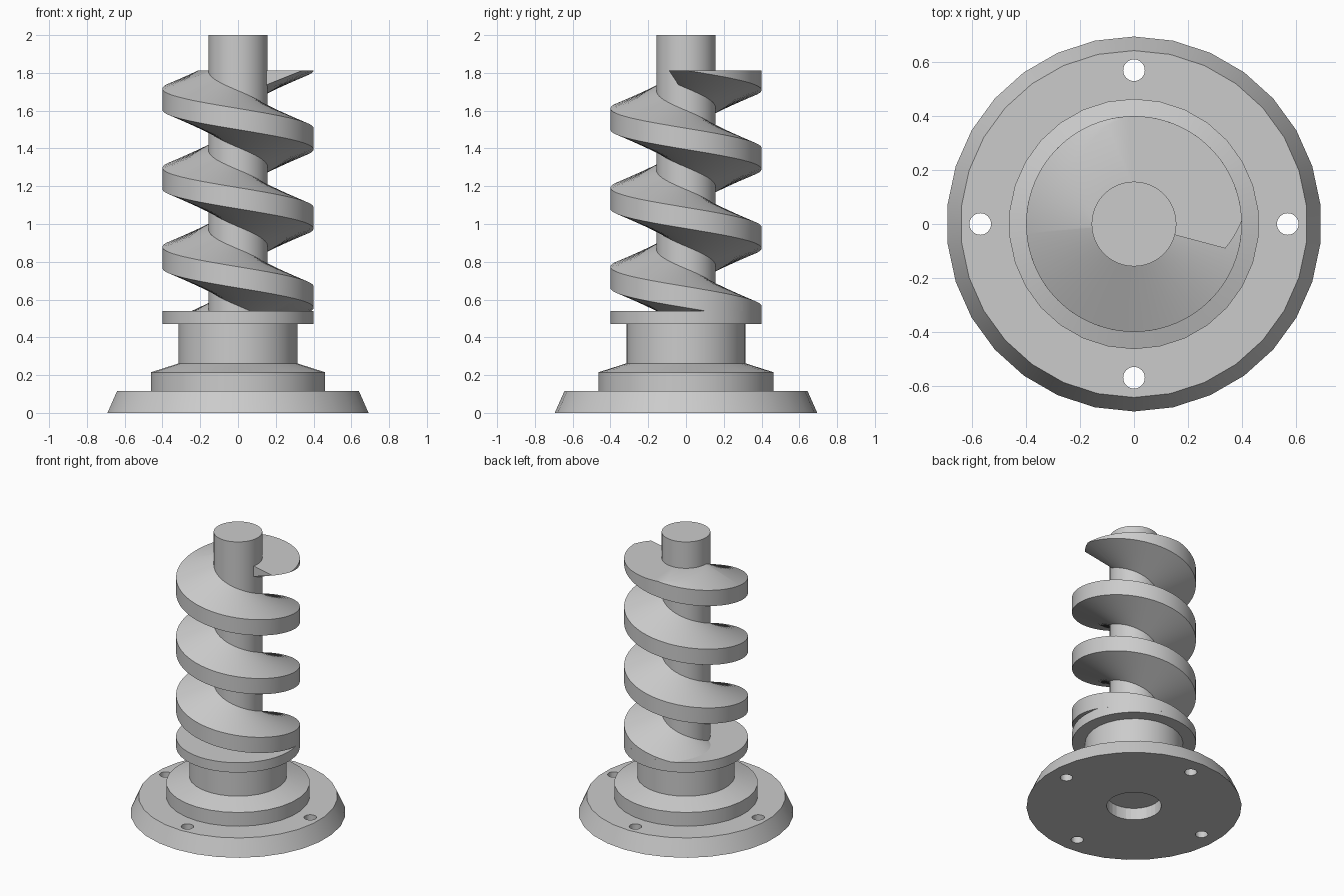
import bpy, bmesh
from math import sin, cos, pi, radians
from mathutils import Vector

cube = bpy.data.objects.get("Cube")
if cube:
    bpy.data.objects.remove(cube)

steel = bpy.data.materials.new("grey_metal")
steel.use_nodes = True
grey = (0.6, 0.6, 0.6, 1)
steel.diffuse_color = grey
steel.node_tree.nodes["Principled BSDF"].inputs["Base Color"].default_value = grey


def finish(name, bm, angle=30):
    bmesh.ops.recalc_face_normals(bm, faces=bm.faces)
    mesh = bpy.data.meshes.new(name)
    bm.to_mesh(mesh)
    bm.free()
    obj = bpy.data.objects.new(name, mesh)
    bpy.context.collection.objects.link(obj)
    mesh.materials.append(steel)
    bpy.ops.object.select_all(action="DESELECT")
    obj.select_set(True)
    bpy.context.view_layer.objects.active = obj
    bpy.ops.object.shade_smooth_by_angle(angle=radians(angle))
    return obj


def turned(name, profile, sides):
    """Solid of revolution from (radius, height) pairs, capped at both ends."""
    bm = bmesh.new()
    rings = []
    for r, z in profile:
        angles = [pi / 2 + 2 * pi * i / sides for i in range(sides)]
        rings.append([bm.verts.new((r * cos(a), r * sin(a), z)) for a in angles])
    for low, high in zip(rings, rings[1:]):
        for i in range(sides):
            j = (i + 1) % sides
            bm.faces.new((low[i], low[j], high[j], high[i]))
    bm.faces.new(rings[0])
    bm.faces.new(rings[-1])
    return finish(name, bm)


def drill(target, x, y, radius, depth):
    bpy.ops.mesh.primitive_cylinder_add(vertices=32, radius=radius, depth=2 * depth,
                                        location=(x, y, 0))
    cutter = bpy.context.object
    cutter.hide_render = True
    mod = target.modifiers.new("hole", "BOOLEAN")
    mod.operation = "DIFFERENCE"
    mod.solver = "EXACT"
    mod.object = cutter
    bpy.context.view_layer.objects.active = target
    # keep the cut ahead of the shading step
    bpy.ops.object.modifier_move_to_index(modifier=mod.name, index=0)
    bpy.ops.object.modifier_apply(modifier=mod.name)
    bpy.data.objects.remove(cutter)


# Flange with four bolt holes and a blind centre bore
flange = turned("base_flange", [(0.695, 0), (0.643, 0.117)], 30)
for k in range(4):
    drill(flange, 0.57 * cos(k * pi / 2), 0.57 * sin(k * pi / 2), 0.04, 0.3)
drill(flange, 0, 0, 0.177, 0.085)
bpy.ops.object.select_all(action="DESELECT")
flange.select_set(True)
bpy.context.view_layer.objects.active = flange
bpy.ops.object.shade_smooth_by_angle(angle=radians(30))

# Hub, collar and shaft
turned("hub", [(0.464, 0.115), (0.464, 0.215), (0.316, 0.262), (0.316, 0.475)], 30)
turned("collar", [(0.4, 0.47), (0.4, 0.54)], 96)
turned("shaft", [(0.157, 0.5), (0.157, 2)], 64)

# Screw flight: trapezoid section swept along a left-handed helix
PITCH = 0.419
section = [(0.14, -0.157), (0.4, -0.056), (0.4, 0.056), (0.14, 0.157)]
bm = bmesh.new()
rings = []
start, steps, step = radians(-15), 345, radians(4)
for i in range(steps):
    a = start + i * step
    mid = 1.87 - PITCH * a / (2 * pi)
    rings.append([bm.verts.new((r * cos(a), r * sin(a), mid + h)) for r, h in section])
for p, q in zip(rings, rings[1:]):
    for i in range(4):
        j = (i + 1) % 4
        bm.faces.new((p[i], p[j], q[j], q[i]))
bm.faces.new(rings[0])
bm.faces.new(rings[-1])
bmesh.ops.recalc_face_normals(bm, faces=bm.faces)
# Trim flat at the top and inside the collar
for height, side in ((1.812, 1), (0.5, -1)):
    cut = bmesh.ops.bisect_plane(bm, geom=bm.verts[:] + bm.edges[:] + bm.faces[:],
                                 plane_co=(0, 0, height), plane_no=(0, 0, side),
                                 clear_outer=True)
    rim = [e for e in cut["geom_cut"] if isinstance(e, bmesh.types.BMEdge)]
    bmesh.ops.triangle_fill(bm, edges=rim, use_beauty=True, normal=Vector((0, 0, side)))
finish("screw_flight", bm, 25)
